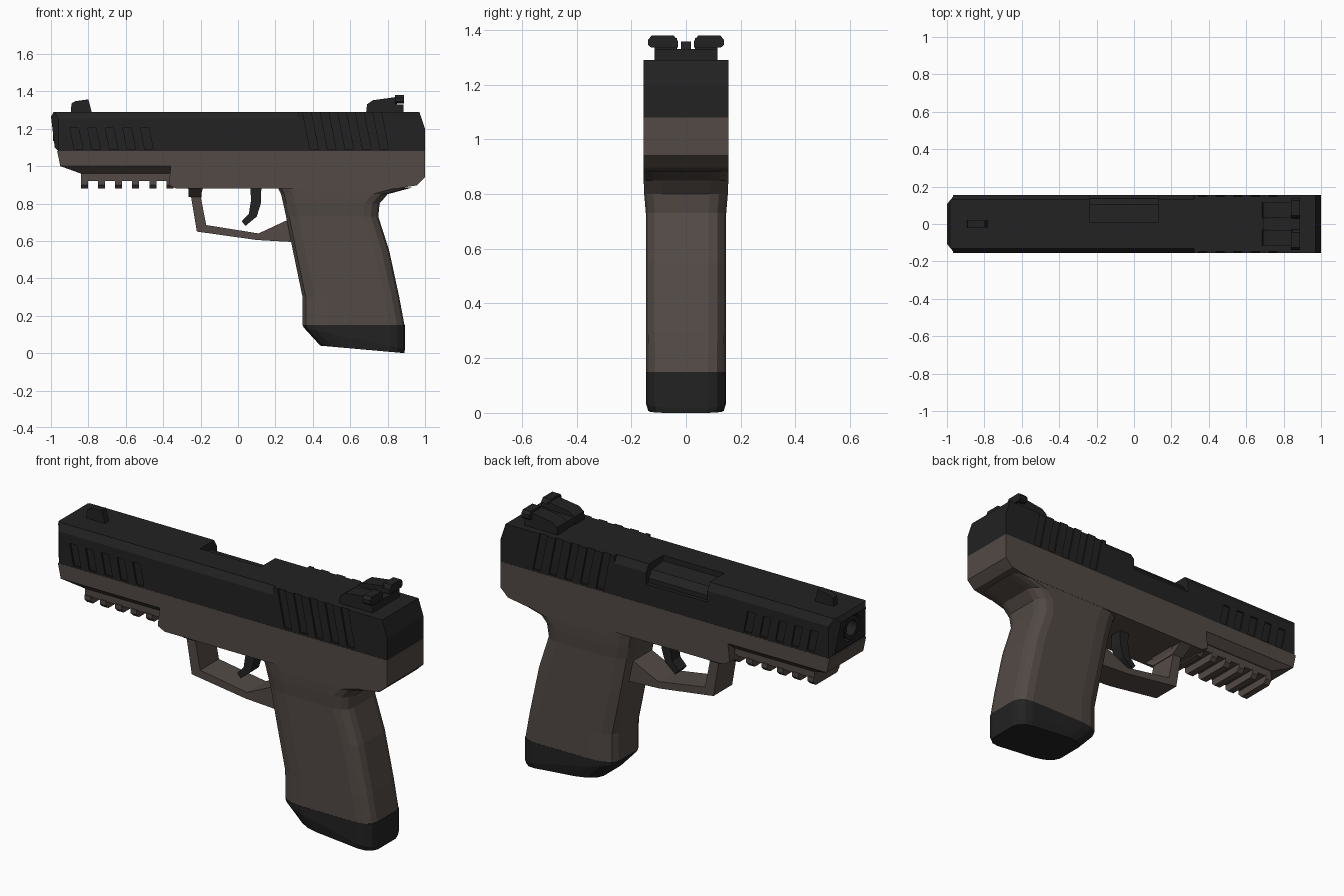
import bpy, bmesh, math
from mathutils import Vector

if "Cube" in bpy.data.objects:
    bpy.data.objects.remove(bpy.data.objects["Cube"])


def material(name, col):
    m = bpy.data.materials.new(name)
    m.diffuse_color = (*col, 1)
    m.use_nodes = True
    m.node_tree.nodes["Principled BSDF"].inputs["Base Color"].default_value = m.diffuse_color
    return m


BLACK = material("matte black", (0.016, 0.016, 0.016))
BROWN = material("dark earth brown", (0.085, 0.068, 0.060))


def finish(name, bm, mat):
    bmesh.ops.recalc_face_normals(bm, faces=bm.faces)
    me = bpy.data.meshes.new(name)
    bm.to_mesh(me)
    bm.free()
    me.materials.append(mat)
    ob = bpy.data.objects.new(name, me)
    bpy.context.collection.objects.link(ob)
    return ob


def add_prism(bm, pts, lo, hi, axis="y"):
    """Extrude a 2D outline: (x,z) along y, or (y,z) along x."""
    def co(p, t):
        return (p[0], t, p[1]) if axis == "y" else (t, p[0], p[1])
    a = [bm.verts.new(co(p, lo)) for p in pts]
    b = [bm.verts.new(co(p, hi)) for p in pts]
    n = len(pts)
    bm.faces.new(a)
    bm.faces.new(b[::-1])
    for i in range(n):
        bm.faces.new((a[i], a[(i + 1) % n], b[(i + 1) % n], b[i]))


def prisms(name, items, mat):
    bm = bmesh.new()
    for it in items:
        add_prism(bm, *it)
    return finish(name, bm, mat)


def box(x0, x1, z0, z1):
    return [(x0, z0), (x1, z0), (x1, z1), (x0, z1)]


def circle(z, r, n=20):
    return [(r * math.cos(2 * math.pi * i / n), z + r * math.sin(2 * math.pi * i / n)) for i in range(n)]


def cut(ob, cutter):
    m = ob.modifiers.new("cut", "BOOLEAN")
    m.object, m.operation, m.solver = cutter, "DIFFERENCE", "EXACT"
    bpy.context.view_layer.update()
    me = bpy.data.meshes.new_from_object(ob.evaluated_get(bpy.context.evaluated_depsgraph_get()))
    ob.modifiers.clear()
    ob.data = me
    bpy.data.objects.remove(cutter)


def loft(name, sections, mat):
    """Rounded-corner rings: (z front, z back, x front, x back, half width)."""
    bm = bmesh.new()
    rings = []
    for zf, zb, x0, x1, w in sections:
        ring = []
        for q in range(4):
            sx, sy = ((1, 1), (-1, 1), (-1, -1), (1, -1))[q]
            rx = 0.08 if sx > 0 else 0.13
            cx = x1 - rx if sx > 0 else x0 + rx
            for k in range(4):
                a = math.radians(90 * q + 30 * k)
                x = cx + rx * math.cos(a)
                y = sy * (w - 0.065) + 0.065 * math.sin(a)
                ring.append(bm.verts.new((x, y, zf + (zb - zf) * (x - x0) / (x1 - x0))))
        rings.append(ring)
    for a, b in zip(rings, rings[1:]):
        for i in range(16):
            j = (i + 1) % 16
            bm.faces.new((a[i], a[j], b[j], b[i]))
    bm.faces.new(rings[0])
    bm.faces.new(rings[-1])
    return finish(name, bm, mat)


# Slide with narrowed nose
slide = prisms("slide", [([(-0.96, 1.08), (-0.98, 1.1), (-1.0, 1.265), (-0.985, 1.29),
                           (0.97, 1.29), (1.0, 1.2), (1.0, 1.08)], -0.155, 0.155)], BLACK)
for s in (-1, 1):
    # nose corner, long top-edge chamfer
    bm = bmesh.new()
    add_prism(bm, [(-1.05, 1.0), (-0.96, 1.0), (-0.96, 1.4), (-1.05, 1.4)], 0.155, 0.3)
    for v in bm.verts:
        if v.co.x < -1 and v.co.y < 0.2:
            v.co.y = 0.045
        v.co.y *= s
    cut(slide, finish("nose_cutter", bm, BLACK))
    cut(slide, prisms("edge_cutter", [([(s * 0.132, 1.30), (s * 0.132, 1.288), (s * 0.156, 1.25),
                                        (s * 0.18, 1.25), (s * 0.18, 1.30)], -1.1, 0.32, "x")], BLACK))
    # slanted grip grooves, front and rear
    grooves = []
    for x0, n, top in ((-0.875, 5, 1.205), (0.385, 5, 1.32)):
        for i in range(n):
            x = x0 + i * 0.094
            d = (top - 1.09) * 0.2
            grooves.append(([(x, 1.09), (x + 0.045, 1.09), (x + 0.045 - d, top), (x - d, top)],
                            *sorted((s * 0.146, s * 0.2))))
    cut(slide, prisms("groove_cutter", grooves, BLACK))
# Ejection port and muzzle opening
cut(slide, prisms("port_cutter", [(box(-0.235, 0.13, 1.19, 1.4), 0.01, 0.3)], BLACK))
cut(slide, prisms("muzzle_cutter", [(circle(1.195, 0.072), -1.1, -0.9, "x")], BLACK))

# Barrel, chamber hood and guide rod
barrel = prisms("barrel", [(circle(1.195, 0.062), -0.99, -0.88, "x")], BLACK)
cut(barrel, prisms("bore_cutter", [(circle(1.195, 0.042), -1.1, -0.9, "x")], BLACK))
prisms("chamber_hood", [([(0.0, 1.18), (0.135, 1.18), (0.135, 1.215), (0.105, 1.25), (0.0, 1.262)],
                         -0.237, 0.132, "x")], BLACK)

# Sights
prisms("front_sight", [([(-0.895, 1.28), (-0.89, 1.335), (-0.87, 1.347), (-0.80, 1.357), (-0.78, 1.28)],
                        -0.018, 0.018)], BLACK)
rear = [(box(0.69, 0.885, 1.285, 1.33), -0.115, 0.115)]
for s in (-1, 1):
    rear.append(([(0.685, 1.285), (0.69, 1.33), (0.72, 1.352), (0.85, 1.37), (0.85, 1.285)],
                 *sorted((s * 0.032, s * 0.115))))
    rear.append(([(s * 0.03, 1.36), (s * 0.045, 1.38), (s * 0.125, 1.38), (s * 0.138, 1.365),
                  (s * 0.138, 1.345), (s * 0.128, 1.336), (s * 0.03, 1.336)], 0.84, 0.887, "x"))
prisms("rear_sight", rear, BLACK)

# Frame and dust cover
prisms("frame", [([(-0.967, 1.08), (-0.95, 1.0), (-0.36, 1.0), (-0.37, 0.90), (-0.33, 0.88), (0.85, 0.88),
                   (0.955, 0.897), (1.0, 0.94), (1.0, 1.08)], -0.156, 0.156)], BROWN)
bm = bmesh.new()
add_prism(bm, [(-0.155, 1.0), (0.155, 1.0), (0.11, 0.96), (-0.11, 0.96)], -0.95, -0.35, "x")
for v in bm.verts:
    if v.co.z < 0.98 and v.co.x < -0.9:
        v.co.x = -0.84
finish("dust_cover_underside", bm, BROWN)

# Accessory rail with cross teeth
rail = [(box(-0.84, -0.35, 0.92, 0.97), -0.105, 0.105)]
for i in range(6):
    x = -0.84 + i * 0.0915
    rail.append(([(-0.11, 0.925), (0.11, 0.925), (0.11, 0.9), (0.09, 0.88), (-0.09, 0.88), (-0.11, 0.9)],
                 x, x + 0.037, "x"))
prisms("accessory_rail", rail, BROWN)

# Trigger guard with flared root
prisms("trigger_guard", [
    ([(-0.27, 0.89), (-0.25, 0.83), (-0.22, 0.65), (0.10, 0.605), (0.33, 0.592), (0.33, 0.73),
      (0.26, 0.71), (0.11, 0.64), (-0.17, 0.685), (-0.20, 0.84), (-0.185, 0.89)], -0.08, 0.08),
    ([(-0.152, 0.885), (0.152, 0.885), (0.08, 0.835), (-0.08, 0.835)], -0.265, -0.195, "x")], BROWN)
prisms("trigger", [([(0.065, 0.89), (0.125, 0.89), (0.122, 0.80), (0.10, 0.73), (0.04, 0.68),
                     (0.02, 0.705), (0.058, 0.745), (0.07, 0.82)], -0.035, 0.035)], BLACK)

# Grip and magazine base
loft("grip", [(0.89, 0.885, 0.21, 0.93, 0.155), (0.85, 0.85, 0.23, 0.80, 0.155), (0.80, 0.80, 0.242, 0.757, 0.153),
              (0.73, 0.73, 0.257, 0.75, 0.147), (0.55, 0.55, 0.293, 0.808, 0.147), (0.30, 0.30, 0.345, 0.862, 0.147),
              (0.15, 0.15, 0.345, 0.89, 0.146)], BROWN)
loft("magazine_base", [(0.15, 0.15, 0.345, 0.892, 0.147), (0.135, 0.02, 0.353, 0.892, 0.147),
                       (0.04, 0.0, 0.44, 0.89, 0.138)], BLACK)
